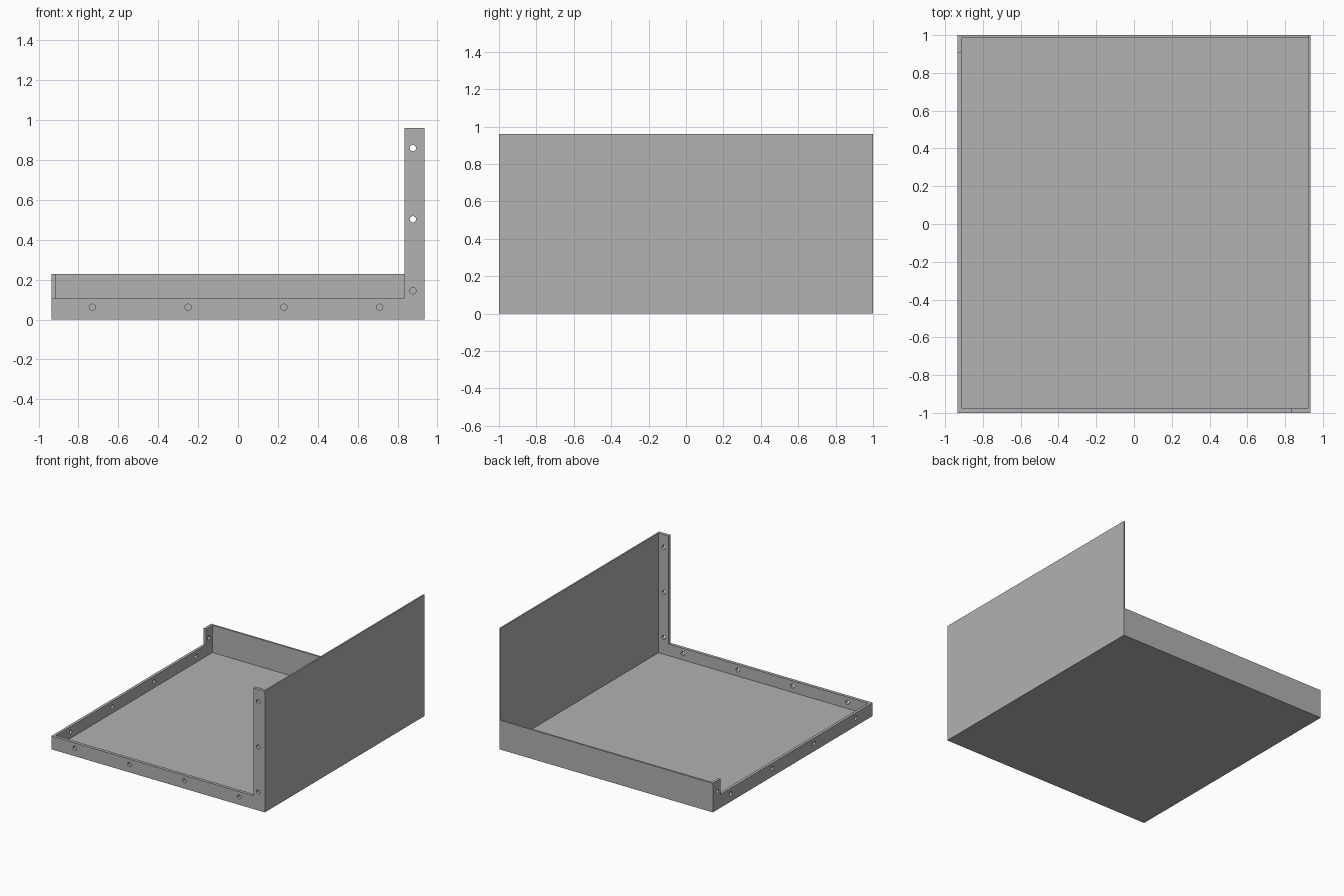
import bpy
import math
from mathutils import Vector

cube = bpy.data.objects.get("Cube")
if cube:
    bpy.data.objects.remove(cube, do_unlink=True)

# Sizes
HX, HY, TOP = 0.935, 1.0, 0.96
RIM, LOW_WALL, COLUMN = 0.105, 0.23, 0.1
INNER_MIN = Vector((-0.913, -0.975, 0.013))
INNER_MAX = Vector((0.923, 0.985, 2.0))
HOLE_RADIUS = 0.016

grey = bpy.data.materials.new("sheet grey")
grey.use_nodes = True
colour = (0.445, 0.445, 0.445, 1)
grey.diffuse_color = colour
grey.node_tree.nodes["Principled BSDF"].inputs["Base Color"].default_value = colour


def box(name, low, high):
    low, high = Vector(low), Vector(high)
    bpy.ops.mesh.primitive_cube_add(size=1, location=(low + high) / 2)
    ob = bpy.context.object
    ob.name = name
    ob.scale = high - low
    bpy.ops.object.transform_apply(location=True, rotation=True, scale=True)
    return ob


def drill(location, rotation):
    bpy.ops.mesh.primitive_cylinder_add(vertices=24, radius=HOLE_RADIUS, depth=0.12,
                                        location=location, rotation=rotation)
    ob = bpy.context.object
    ob.name = "hole_cutter"
    return ob


def cut(target, cutter):
    cutter.hide_render = True
    mod = target.modifiers.new("cut", 'BOOLEAN')
    mod.operation = 'DIFFERENCE'
    mod.solver = 'EXACT'
    mod.object = cutter
    bpy.context.view_layer.objects.active = target
    bpy.ops.object.modifier_apply(modifier=mod.name)
    bpy.data.objects.remove(cutter, do_unlink=True)


# Solid block, hollowed into a tray
tray = box("folded_sheet_tray", (-HX, -HY, 0), (HX, HY, TOP))
tray.data.materials.append(grey)
cut(tray, box("inside_cutter", INNER_MIN, INNER_MAX))

# Low front and side rims, leaving a tall front column and a short back column
cut(tray, box("rim_cutter", (-2, -2, RIM), (HX - COLUMN, HY - COLUMN + 0.005, 2)))

# Back wall lowered, the tall side wall stays
cut(tray, box("back_cutter", (-2, -0.5, LOW_WALL), (INNER_MAX.x, 2, 2)))

# Screw holes along the front rim and up the front column
along_y = (math.pi / 2, 0, 0)
front_holes = [(-0.73 + 0.48 * i, 0.062) for i in range(4)]
front_holes += [(0.877, z) for z in (0.145, 0.503, 0.86)]
for x, z in front_holes:
    cut(tray, drill((x, -HY, z), along_y))

# Screw holes along the side rim and in the short back column
along_x = (0, math.pi / 2, 0)
side_holes = [(-0.79 + 0.522 * i, 0.062) for i in range(4)] + [(0.942, 0.145)]
for y, z in side_holes:
    cut(tray, drill((-HX, y, z), along_x))

# Clean flat faces
for face in tray.data.polygons:
    face.use_smooth = False
    face.material_index = 0
